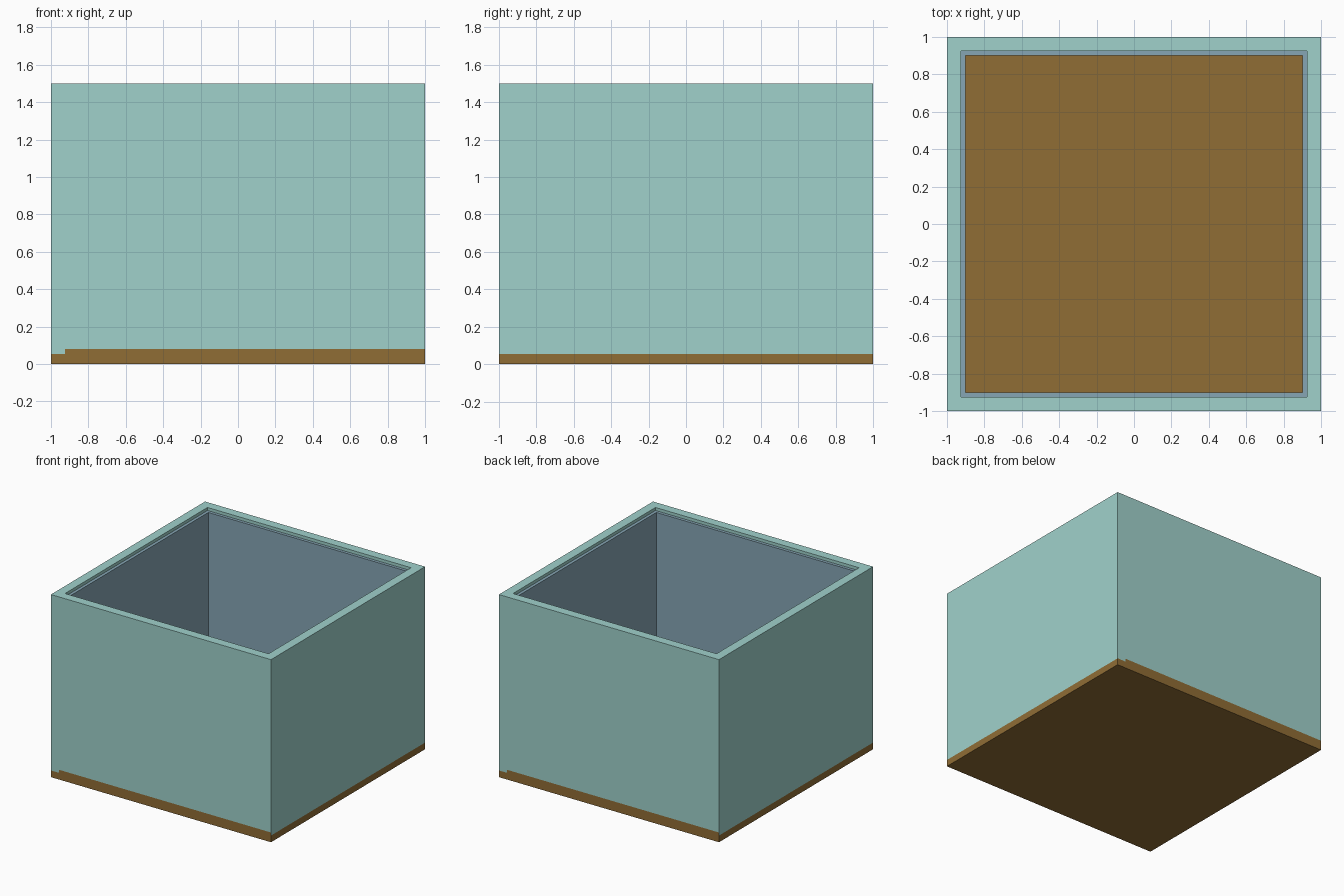
import bpy, bmesh
from mathutils import Vector

if "Cube" in bpy.data.objects:
    bpy.data.objects.remove(bpy.data.objects["Cube"])

BASE, TOP, RIM, LEDGE, INNER = 0.055, 1.5, 0.925, 1.475, 0.9


def material(name, rgb):
    m = bpy.data.materials.new(name)
    m.diffuse_color = (*rgb, 1)
    m.use_nodes = True
    m.node_tree.nodes["Principled BSDF"].inputs["Base Color"].default_value = m.diffuse_color
    return m


teal = material("teal_paint", (0.35, 0.64, 0.60))
slate = material("slate_lining", (0.24, 0.38, 0.46))
brown = material("brown_wood", (0.28, 0.153, 0.036))


def finish(bm, name, mats):
    me = bpy.data.meshes.new(name)
    bm.to_mesh(me)
    bm.free()
    for m in mats:
        me.materials.append(m)
    ob = bpy.data.objects.new(name, me)
    bpy.context.collection.objects.link(ob)
    return ob


def square_sweep(profile):
    """Sweep (half width, z) points around a square."""
    bm = bmesh.new()
    rings = [[bm.verts.new((sx * h, sy * h, z))
              for sx, sy in ((-1, -1), (1, -1), (1, 1), (-1, 1))]
             for h, z in profile]
    for a, b in zip(rings, rings[1:]):
        for i in range(4):
            j = (i + 1) % 4
            bm.faces.new((a[i], a[j], b[j], b[i]))
    bm.normal_update()
    return bm


# Outer walls with rim and the small step inside it
bm = square_sweep([(1, BASE), (1, TOP), (RIM, TOP), (RIM, LEDGE)])

# Taller brown kick strip on front and back, stopping short at one corner
for sign in (-1, 1):
    for co, no in (((0, 0, 0.08), (0, 0, 1)), ((-RIM * -sign, 0, 0), (1, 0, 0))):
        faces = [f for f in bm.faces if f.normal.y * sign > 0.9
                 and f.calc_center_median().y * sign > 0.99]
        geom = set(faces) | {e for f in faces for e in f.edges} | {v for f in faces for v in f.verts}
        bmesh.ops.bisect_plane(bm, geom=list(geom), plane_co=Vector(co), plane_no=Vector(no))
        bm.normal_update()
for f in bm.faces:
    c = f.calc_center_median()
    if abs(c.y) > 0.99 and abs(f.normal.y) > 0.9 and c.z < 0.08:
        if c.x * (1 if c.y > 0 else -1) < RIM:
            f.material_index = 1
finish(bm, "outer_walls", [teal, brown])

# Inner lining with its ledge just below the rim
finish(square_sweep([(RIM, LEDGE), (INNER, LEDGE), (INNER, BASE)]), "inner_lining", [slate])

# Floor slab
bm = bmesh.new()
bmesh.ops.create_cube(bm, size=1)
bmesh.ops.scale(bm, vec=(2, 2, BASE), verts=bm.verts)
bmesh.ops.translate(bm, vec=(0, 0, BASE / 2), verts=bm.verts)
finish(bm, "floor_slab", [brown])
